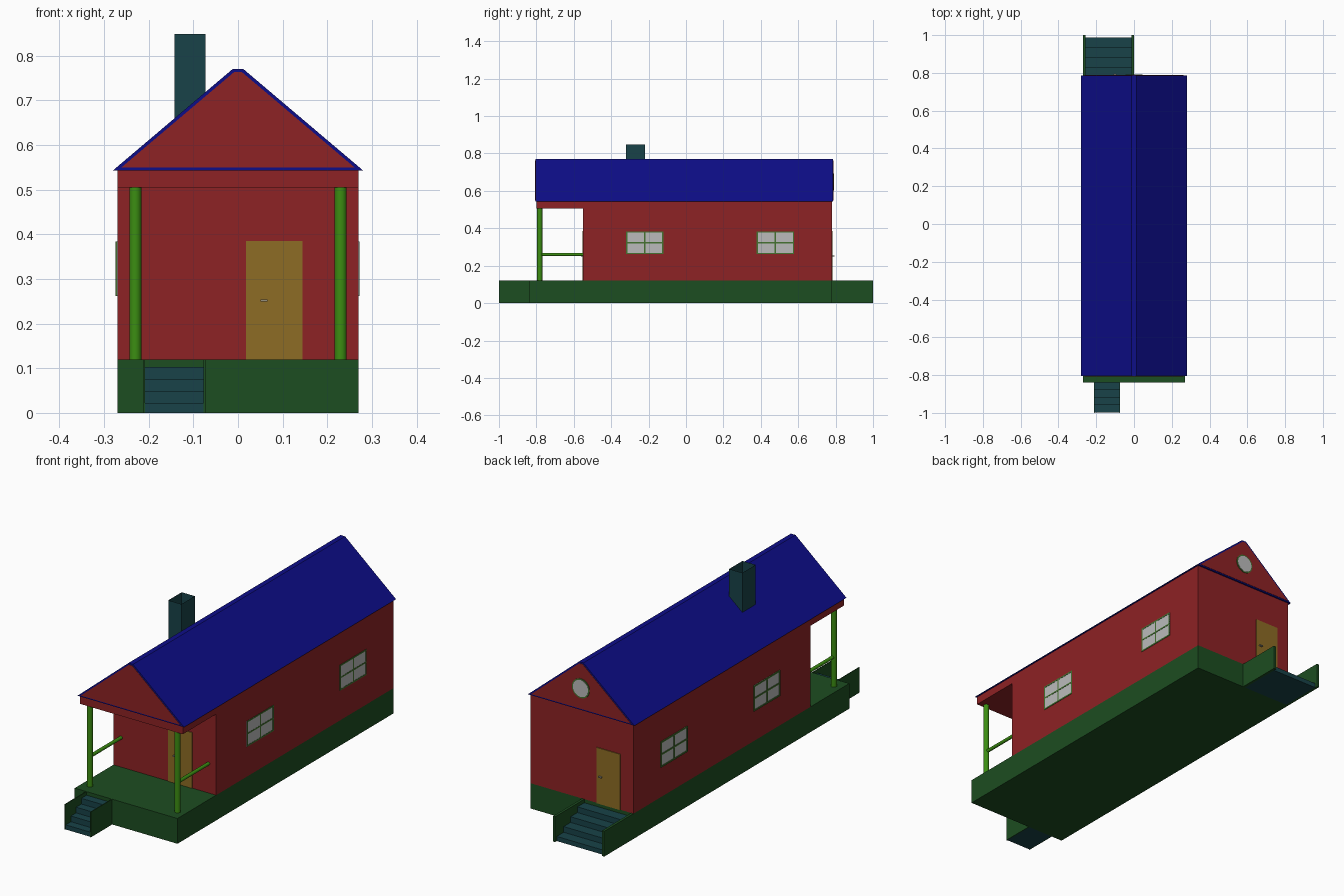
import bpy, bmesh, math
from mathutils import Vector

if "Cube" in bpy.data.objects:
    bpy.data.objects.remove(bpy.data.objects["Cube"])


def material(name, rgb):
    m = bpy.data.materials.new(name)
    m.diffuse_color = (*rgb, 1)
    m.use_nodes = True
    m.node_tree.nodes["Principled BSDF"].inputs["Base Color"].default_value = m.diffuse_color
    return m


RED = material("red_wall", (0.27, 0.016, 0.018))
BLUE = material("blue_roof", (0.004, 0.004, 0.25))
GREEN = material("dark_green", (0.012, 0.075, 0.015))
LIME = material("post_green", (0.045, 0.27, 0.006))
TRIM = material("trim_green", (0.06, 0.17, 0.03))
TEAL = material("teal_stone", (0.009, 0.055, 0.065))
GOLD = material("door_ochre", (0.27, 0.15, 0.018))
GLASS = material("pale_glass", (0.5, 0.5, 0.5))
METAL = material("handle_metal", (0.3, 0.28, 0.22))


def finish(name, bm, mat):
    me = bpy.data.meshes.new(name)
    bmesh.ops.recalc_face_normals(bm, faces=bm.faces)
    bm.to_mesh(me)
    bm.free()
    ob = bpy.data.objects.new(name, me)
    bpy.context.collection.objects.link(ob)
    me.materials.append(mat)
    return ob


def prism(name, pts, axis, a, b, mat):
    """Extrude a profile along axis x (points y,z) or y (points x,z)."""
    bm = bmesh.new()
    place = (lambda p: (a, *p)) if axis == "x" else (lambda p: (p[0], a, p[1]))
    face = bm.faces.new([bm.verts.new(place(p)) for p in pts])
    ext = bmesh.ops.extrude_face_region(bm, geom=[face], use_keep_orig=True)
    move = Vector((b - a, 0, 0)) if axis == "x" else Vector((0, b - a, 0))
    bmesh.ops.translate(bm, vec=move, verts=[v for v in ext["geom"] if isinstance(v, bmesh.types.BMVert)])
    return finish(name, bm, mat)


def box(name, x, y, z, mat):
    pts = [(y[0], z[0]), (y[1], z[0]), (y[1], z[1]), (y[0], z[1])]
    return prism(name, pts, "x", x[0], x[1], mat)


def rod(name, start, end, r, mat, sides=24):
    s, e = Vector(start), Vector(end)
    bpy.ops.mesh.primitive_cylinder_add(vertices=sides, radius=r, depth=(e - s).length, location=(s + e) / 2)
    ob = bpy.context.object
    ob.rotation_euler = (e - s).to_track_quat("Z", "Y").to_euler()
    ob.name = name
    ob.data.materials.append(mat)
    bpy.ops.object.shade_smooth_by_angle(angle=math.radians(40))
    return ob


# Foundation, and the house body with the porch ceiling overhang
box("foundation", (-0.27, 0.27), (-0.84, 0.78), (0, 0.12), GREEN)
prism("house_body", [(-0.55, 0.12), (0.78, 0.12), (0.78, 0.543), (-0.80, 0.543), (-0.80, 0.505), (-0.55, 0.505)],
      "x", -0.27, 0.27, RED)

# Roof and gables
prism("roof", [(-0.28, 0.543), (0.28, 0.543), (0.012, 0.77), (-0.012, 0.77)], "y", -0.805, 0.787, BLUE)
gable = [(-0.262, 0.549), (0.262, 0.549), (0.009, 0.763), (-0.009, 0.763)]
prism("front_gable", gable, "y", -0.8065, -0.80, RED)
prism("back_gable", gable, "y", 0.78, 0.7885, RED)

# Round attic window
rod("attic_window_frame", (0, 0.78, 0.647), (0, 0.791, 0.647), 0.046, TRIM, 32)
rod("attic_window_glass", (0, 0.78, 0.647), (0, 0.792, 0.647), 0.040, GLASS, 32)

# Open chimney shaft meeting the roof slope
bm = bmesh.new()
corners = [(-0.142, -0.32), (-0.073, -0.32), (-0.073, -0.22), (-0.142, -0.22)]
low = [bm.verts.new((x, y, 0.77 + (x + 0.012) * 0.847)) for x, y in corners]
top = [bm.verts.new((x, y, 0.848)) for x, y in corners]
for i in range(4):
    j = (i + 1) % 4
    bm.faces.new((low[i], low[j], top[j], top[i]))
finish("chimney", bm, TEAL)


# Stairs between two side walls
def stairs(name, x0, x1, wall, y_house, y_steps, y_wall):
    run = (y_steps - y_house) / 4
    pts = [(y_house, 0)]
    for i in range(4):
        z = 0.103 - 0.027 * i
        pts += [(y_house + run * i, z), (y_house + run * (i + 1), z)]
    pts.append((y_steps, 0))
    prism(name + "_steps", pts, "x", x0 + wall, x1 - wall, TEAL)
    ys = sorted((y_house, y_wall))
    box(name + "_left_wall", (x0, x0 + wall), ys, (0, 0.12), GREEN)
    box(name + "_right_wall", (x1 - wall, x1), ys, (0, 0.12), GREEN)


stairs("front_stairs", -0.212, -0.073, 0.004, -0.84, -0.997, -1.0)
stairs("back_stairs", -0.27, 0.0, 0.012, 0.78, 0.987, 1.0)

# Porch posts and rails, side windows
for s, side in ((-1, "left"), (1, "right")):
    rod(side + "_porch_post", (s * 0.23, -0.782, 0.12), (s * 0.23, -0.782, 0.505), 0.0135, LIME)
    rod(side + "_porch_rail", (s * 0.23, -0.782, 0.26), (s * 0.23, -0.55, 0.26), 0.008, LIME, 16)
    out = 0.274 if s < 0 else 0.272
    for yc, where in ((-0.22, "front"), (0.478, "back")):
        name = f"{side}_{where}_window"
        y0, y1, z0, z1, w = yc - 0.1, yc + 0.1, 0.262, 0.384, 0.007
        zc = (z0 + z1) / 2
        xs = sorted((s * 0.268, s * out))
        box(name + "_glass", sorted((s * 0.268, s * 0.271)), (y0, y1), (z0, z1), GLASS)
        for n, c in (("near", y0 + w / 2), ("middle", yc), ("far", y1 - w / 2)):
            box(f"{name}_{n}_bar", xs, (c - w / 2, c + w / 2), (z0, z1), TRIM)
        for n, c in (("bottom", z0 + w / 2), ("cross", zc), ("top", z1 - w / 2)):
            box(f"{name}_{n}_bar", xs, (y0, y1), (c - w / 2, c + w / 2), TRIM)

# Doors with handles
box("front_door", (0.018, 0.145), (-0.553, -0.548), (0.12, 0.385), GOLD)
box("front_door_handle", (0.05, 0.066), (-0.562, -0.553), (0.249, 0.254), METAL)
box("back_door", (-0.203, -0.078), (0.778, 0.784), (0.12, 0.385), GOLD)
box("back_door_handle", (-0.108, -0.092), (0.784, 0.793), (0.249, 0.254), METAL)
